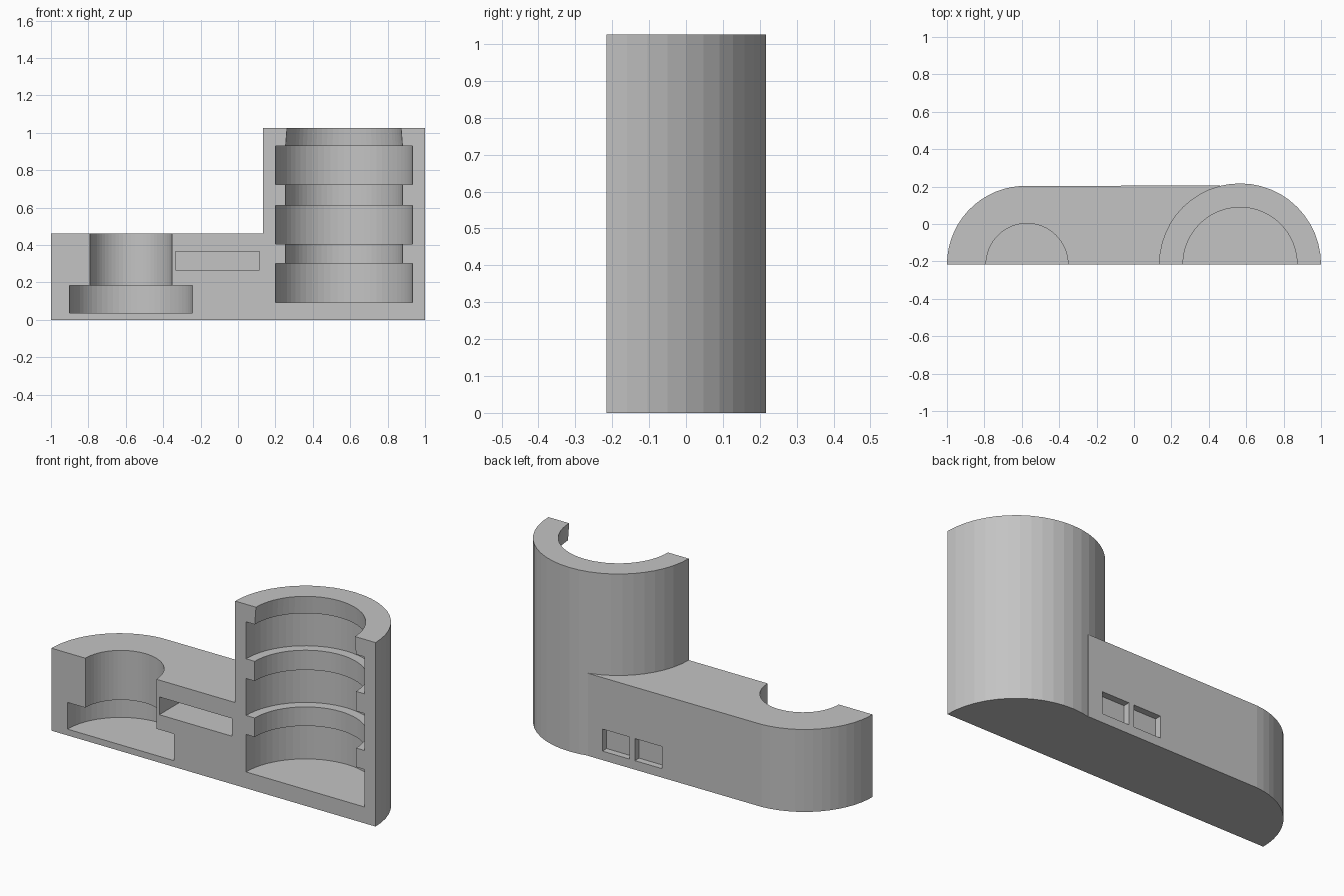
import bpy, bmesh
from math import sin, cos, pi, radians

if "Cube" in bpy.data.objects:
    bpy.data.objects.remove(bpy.data.objects["Cube"])

FRONT = -0.216      # plane of the flat section face
TOWER_X = 0.567
WELL_X = -0.572

grey = bpy.data.materials.new("light_grey")
grey.use_nodes = True
grey.diffuse_color = (0.55, 0.55, 0.55, 1)
grey.node_tree.nodes["Principled BSDF"].inputs["Base Color"].default_value = (0.55, 0.55, 0.55, 1)


def finish(name, bm):
    bmesh.ops.recalc_face_normals(bm, faces=bm.faces)
    mesh = bpy.data.meshes.new(name)
    bm.to_mesh(mesh)
    bm.free()
    mesh.materials.append(grey)
    obj = bpy.data.objects.new(name, mesh)
    bpy.context.collection.objects.link(obj)
    return obj


def arc(cx, radius, start, end, steps):
    angles = [radians(start + (end - start) * i / steps) for i in range(steps + 1)]
    return [(cx + radius * cos(a), FRONT + radius * sin(a)) for a in angles]


def extrude(name, outline, height):
    """Upright prism standing on the ground."""
    bm = bmesh.new()
    face = bm.faces.new([bm.verts.new((x, y, 0)) for x, y in outline])
    top = bmesh.ops.extrude_face_region(bm, geom=[face])["geom"]
    bmesh.ops.translate(bm, vec=(0, 0, height),
                        verts=[v for v in top if isinstance(v, bmesh.types.BMVert)])
    return finish(name, bm)


def lathe(name, cx, profile, segments=64):
    """Closed solid of revolution from (radius, height) points."""
    bm = bmesh.new()
    rings = [[bm.verts.new((cx + r * cos(2 * pi * i / segments),
                            FRONT + r * sin(2 * pi * i / segments), z))
              for i in range(segments)] for r, z in profile]
    for low, high in zip(rings, rings[1:]):
        for i in range(segments):
            j = (i + 1) % segments
            bm.faces.new((low[i], low[j], high[j], high[i]))
    bm.faces.new(rings[0])
    bm.faces.new(rings[-1])
    return finish(name, bm)


def box(name, low, high):
    bm = bmesh.new()
    bmesh.ops.create_cube(bm, size=1)
    for v in bm.verts:
        v.co = [lo if c < 0 else hi for c, lo, hi in zip(v.co, low, high)]
    return finish(name, bm)


def combine(target, tool, operation):
    """Apply a boolean and discard the tool."""
    mod = target.modifiers.new("boolean", 'BOOLEAN')
    mod.operation = operation
    mod.solver = 'EXACT'
    mod.object = tool
    bpy.context.view_layer.update()
    result = bpy.data.meshes.new_from_object(
        target.evaluated_get(bpy.context.evaluated_depsgraph_get()))
    target.modifiers.clear()
    target.data = result
    bpy.data.objects.remove(tool)


# Outer body: half-round tower joined to a low block with a rounded end
body = extrude("housing_half", arc(TOWER_X, 0.433, 0, 180, 24), 1.026)
block = extrude("low_block",
                arc(-0.58, 0.42, 180, 94, 14) + [(0.46, 0.206), (TOWER_X, FRONT)], 0.46)
combine(body, block, 'UNION')

# Stepped tower bore with three wide grooves and a tapered mouth
WIDE, NARROW = 0.366, 0.3125
bore = []
for low, high in ((0.091, 0.30), (0.406, 0.612), (0.722, 0.928)):
    if bore:
        bore.append((NARROW, low))
    bore += [(WIDE, low), (WIDE, high), (NARROW, high)]
bore += [(0.305, 1.026), (0.305, 1.1)]
combine(body, lathe("tower_bore", TOWER_X, bore), 'DIFFERENCE')

# Well in the low block with a wide flange pocket at the bottom
well = [(0.329, 0.035), (0.329, 0.184), (0.219, 0.184), (0.219, 0.55)]
combine(body, lathe("well_bore", WELL_X, well), 'DIFFERENCE')

# Slot in the section face
combine(body, box("front_slot", (-0.334, -0.4, 0.267), (0.115, 0.008, 0.366)), 'DIFFERENCE')

# Two shallow windows in the back wall
for x in (0.004, 0.204):
    combine(body, box("back_window", (x, 0.168, 0.05), (x + 0.168, 0.3, 0.173)), 'DIFFERENCE')

body.data.name = "housing_half"
